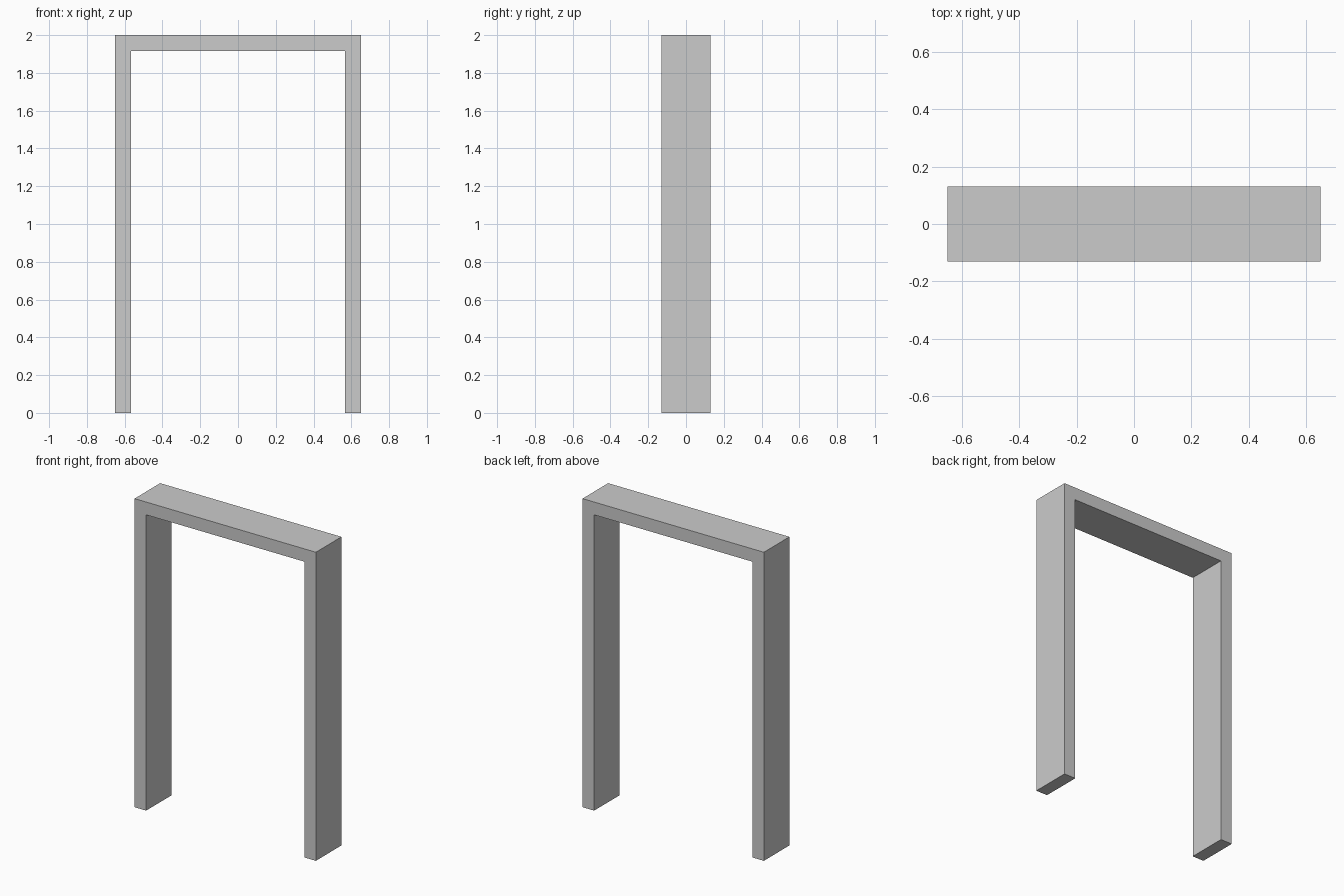
import bpy, bmesh

if "Cube" in bpy.data.objects:
    bpy.data.objects.remove(bpy.data.objects["Cube"])

HALF_W, HEIGHT, HALF_D, T = 0.65, 2.0, 0.131, 0.083
inner = HALF_W - T

# Door frame outline: two posts joined by a lintel
half = [(inner, HEIGHT - T), (inner, 0), (HALF_W, 0), (HALF_W, HEIGHT)]
profile = half + [(-x, z) for x, z in reversed(half)]

bm = bmesh.new()
face = bm.faces.new([bm.verts.new((x, -HALF_D, z)) for x, z in profile])

# Extrude the outline through the frame depth
result = bmesh.ops.extrude_face_region(bm, geom=[face], use_keep_orig=True)
verts = [g for g in result["geom"] if isinstance(g, bmesh.types.BMVert)]
bmesh.ops.translate(bm, verts=verts, vec=(0, 2 * HALF_D, 0))
bmesh.ops.recalc_face_normals(bm, faces=bm.faces)

mesh = bpy.data.meshes.new("door_frame")
bm.to_mesh(mesh)
bm.free()
bpy.context.collection.objects.link(bpy.data.objects.new("door_frame", mesh))
